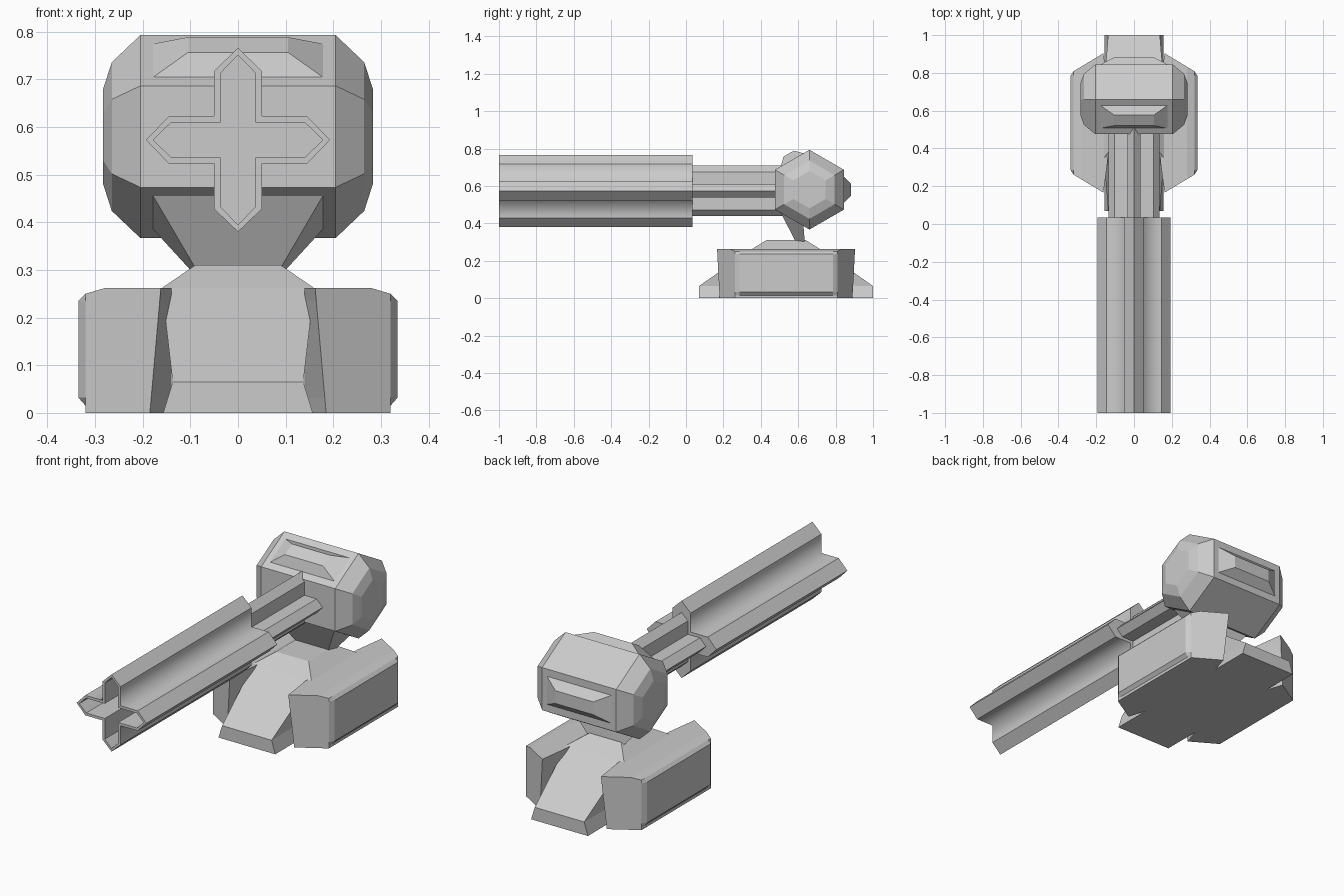
import bpy, bmesh
from math import sin, cos, radians

if "Cube" in bpy.data.objects:
    bpy.data.objects.remove(bpy.data.objects["Cube"])


def loft(name, rings, cap_start=True, cap_end=True, soft_grooves=False):
    """Skin a list of equal-length point rings into one mesh object."""
    bm = bmesh.new()
    vs = [[bm.verts.new(p) for p in r] for r in rings]
    n = len(rings[0])
    for a, b in zip(vs, vs[1:]):
        for i in range(n):
            j = (i + 1) % n
            bm.faces.new((a[i], a[j], b[j], b[i]))
    if cap_start:
        bm.faces.new(vs[0])
    if cap_end:
        bm.faces.new(vs[-1])
    bmesh.ops.recalc_face_normals(bm, faces=bm.faces)
    if soft_grooves:  # smooth shading only across the long inner corners
        for f in bm.faces:
            f.smooth = True
        for e in bm.edges:
            e.smooth = e.calc_length() > 0.6 and e.calc_face_angle_signed(0) < -0.1
    me = bpy.data.meshes.new(name)
    bm.to_mesh(me)
    bm.free()
    ob = bpy.data.objects.new(name, me)
    bpy.context.collection.objects.link(ob)
    return ob


# Base: central ramped block, y-symmetric about MID
MID = 0.535
def rect(hx, hy, z):
    return [(-hx, MID - hy, z), (hx, MID - hy, z), (hx, MID + hy, z), (-hx, MID + hy, z)]

loft("base_center", [rect(0.157, 0.465, 0), rect(0.137, 0.465, 0.065),
                     rect(0.16, 0.183, 0.262), rect(0.09, 0.105, 0.31)])

# Base: side blocks with chamfered ends and bevelled outer rims
def block_ring(side, xi, xo, z):
    xc = min(xo, 0.32)
    front = [(0.14, 0.205), (xi, 0.37 - 0.6 * (xi - 0.16)),
             (xc, 0.37 - 0.6 * (xc - 0.16)), (xo, 0.25)]
    return ([(side * x, MID - d, z) for x, d in front] +
            [(side * x, MID + d, z) for x, d in reversed(front)])

for label, side in (("left", -1), ("right", 1)):
    loft("base_block_" + label, [block_ring(side, 0.185 - 0.088 * z, xo, z) for xo, z in (
        (0.32, 0), (0.32, 0.015), (0.335, 0.032), (0.335, 0.235), (0.32, 0.25), (0.28, 0.262))])

# Head: hexagonal drum with rounded-off ends
HY, HZ, R = 0.66, 0.58, 0.213
def hexagon(x, r):
    return [(x, HY + r * cos(radians(30 + 60 * i)), HZ + r * sin(radians(30 + 60 * i)))
            for i in range(6)]

ends = [(0.283, 0.1), (0.265, 0.156), (0.205, R)]
loft("head", [hexagon(-x, r) for x, r in ends] + [hexagon(x, r) for x, r in reversed(ends)])

# Raised panels on the back and upper front faces
def panel_ring(angle, dist, hx, ht):
    c, s = cos(radians(angle)), sin(radians(angle))
    return [(x, HY + dist * c - t * s, HZ + dist * s + t * c)
            for x, t in ((-hx, -ht), (hx, -ht), (hx, ht), (-hx, ht))]

APO = R * cos(radians(30))
for label, angle in (("back", 0), ("upper", 120)):
    loft("head_panel_" + label, [panel_ring(angle, APO - 0.01, 0.178, 0.07),
                                 panel_ring(angle, APO, 0.178, 0.07),
                                 panel_ring(angle, APO + 0.038, 0.105, 0.032)])

# Neck: tapers from the lower front face down to the base
loft("neck", [panel_ring(240, APO - 0.01, 0.178, 0.07), panel_ring(240, APO, 0.178, 0.07),
              [(-0.09, 0.585, 0.305), (0.09, 0.585, 0.305),
               (0.1, 0.635, 0.3), (-0.1, 0.635, 0.3)]])

# Gun: pointed-cross sections
def cross(y, w, shoulder, tip):
    pts = []
    for k in range(4):
        c, s = (1, 0, -1, 0)[k], (0, 1, 0, -1)[k]
        for a, b in ((w, -w), (shoulder, -w), (tip, 0), (shoulder, w)):
            pts.append((a * c - b * s, y, 0.573 + a * s + b * c))
    return pts

# Outer sleeve with a hollow muzzle
loft("barrel_sleeve", [cross(0.035, 0.05, 0.145, 0.193), cross(-1, 0.05, 0.145, 0.193),
                       cross(-1, 0.037, 0.14, 0.178), cross(-0.5, 0.037, 0.14, 0.178)],
     soft_grooves=True)
# Thinner rod joining the sleeve to the head
loft("barrel_rod", [cross(0.02, 0.035, 0.102, 0.135), cross(0.56, 0.035, 0.102, 0.135)])
